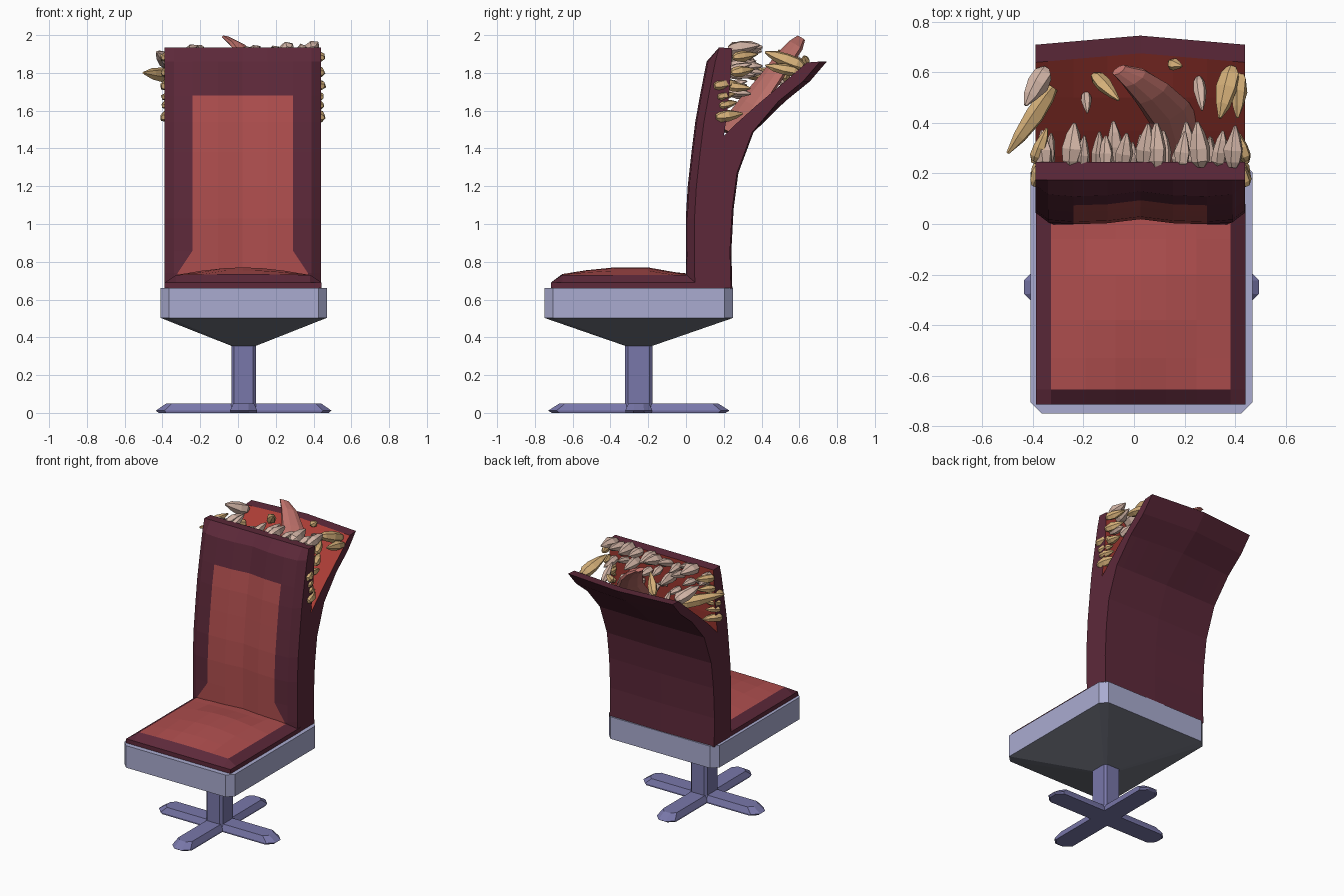
import bpy, bmesh, math, random
from mathutils import Vector

if "Cube" in bpy.data.objects:
    bpy.data.objects.remove(bpy.data.objects["Cube"])

random.seed(4)
CX, CY = 0.03, -0.25


def material(name, rgb):
    m = bpy.data.materials.new(name)
    m.diffuse_color = (*rgb, 1)
    m.use_nodes = True
    m.node_tree.nodes["Principled BSDF"].inputs["Base Color"].default_value = m.diffuse_color
    return m


MAROON = material("maroon_leather", (0.11, 0.022, 0.042))
RED = material("red_cushion", (0.42, 0.075, 0.075))
MOUTH = material("mouth_red", (0.40, 0.045, 0.035))
STEEL = material("blue_steel", (0.19, 0.185, 0.40))
TRAY = material("pale_steel", (0.40, 0.41, 0.63))
UNDER = material("under_grey", (0.17, 0.18, 0.22))
PINK = material("pink_flesh", (0.50, 0.16, 0.14))
IVORY = material("pale_tooth", (0.66, 0.47, 0.39))
TAN = material("yellow_tooth", (0.66, 0.43, 0.19))


def finish(name, bm, *mats):
    bmesh.ops.recalc_face_normals(bm, faces=bm.faces)
    me = bpy.data.meshes.new(name)
    bm.to_mesh(me)
    bm.free()
    for m in mats:
        me.materials.append(m)
    ob = bpy.data.objects.new(name, me)
    bpy.context.collection.objects.link(ob)
    return ob


def loft(bm, rings, mat=lambda i, k: 0):
    """Skin closed rings of points and cap both ends."""
    vs = [[bm.verts.new(p) for p in r] for r in rings]
    n = len(vs[0])
    for i in range(len(vs) - 1):
        for k in range(n):
            j = (k + 1) % n
            f = bm.faces.new((vs[i][k], vs[i][j], vs[i + 1][j], vs[i + 1][k]))
            f.material_index = mat(i, k)
    bm.faces.new(vs[0])
    bm.faces.new(vs[-1])


def octagon(hx, hy, z, c):
    quarter = [(hx, hy - c), (hx - c, hy)]
    pts = quarter + [(-x, y) for x, y in quarter[::-1]]
    pts += [(-x, -y) for x, y in pts]
    return [(CX + x, CY + y, z) for x, y in pts]


def block(name, rings, *mats):
    bm = bmesh.new()
    loft(bm, [octagon(*r) for r in rings])
    return finish(name, bm, *mats)


# cross foot, post, tapered underside and tray
block("foot_side_to_side", [(.45, .07, .0, .04), (.465, .072, .012, .045), (.41, .055, .05, .03)], STEEL)
block("foot_front_to_back", [(.07, .46, .0, .04), (.072, .48, .012, .045), (.055, .42, .05, .03)], STEEL)
block("post", [(.075, .08, .01, .02), (.065, .072, .05, .015), (.065, .072, .37, .015)], STEEL)
block("tray_underside", [(.065, .072, .355, .015), (.44, .50, .503, .045)], UNDER)
block("tray", [(.44, .50, .502, .045), (.44, .50, .66, .045)], TRAY)

# seat: domed cushion with a dark sloped border
bm = bmesh.new()
U = [-.415, -.355, -.22, -.1, 0, .1, .22, .355, .415]
Y = [-.715, -.655, -.53, -.38, -.2, -.06, .08]
ridge = [.69, .735, .755, .77, .77, .745, .73]
g = []
for j, y in enumerate(Y):
    row = []
    for u in U:
        a = abs(u)
        z = .69 if a > .4 else .73 + (ridge[j] - .73) * math.cos(a / .355 * 1.57)
        row.append(bm.verts.new((u + .027, y, min(z, ridge[j]))))
    g.append(row)
for j in range(len(Y) - 1):
    for i in range(len(U) - 1):
        f = bm.faces.new((g[j][i], g[j][i + 1], g[j + 1][i + 1], g[j + 1][i]))
        f.material_index = 0 if j == 0 or i in (0, len(U) - 2) else 1
ext = bmesh.ops.extrude_edge_only(bm, edges=[e for e in bm.edges if e.is_boundary])
for v in ext["geom"]:
    if isinstance(v, bmesh.types.BMVert):
        v.co.z = .655
for e in ext["geom"]:
    if isinstance(e, bmesh.types.BMFace):
        e.material_index = 0
finish("seat", bm, MAROON, RED)

# backrest: side outline swept across x, split open at the top like a mouth
FRONT = [(.05, .655), (.045, .74), (.045, .86), (.045, 1.03), (.055, 1.2), (.075, 1.38),
         (.095, 1.54), (.12, 1.68), (.155, 1.86), (.175, 1.935)]
INNER = [(.245, 1.93), (.235, 1.77), (.22, 1.6), (.2, 1.465), (.27, 1.535), (.37, 1.625),
         (.5, 1.735), (.64, 1.855)]
BACK = [(.71, 1.86), (.62, 1.755), (.49, 1.65), (.35, 1.485), (.27, 1.27), (.245, 1.08),
        (.233, .86), (.238, .655)]
nf, ni = len(FRONT), len(INNER)
COLS = [(-.415, 0), (-.365, .038), (-.265, .046), (-.13, .042), (0, .026),
        (.13, .042), (.265, .046), (.365, .038), (.415, 0)]
rings = []
for u, bump in COLS:
    bow = .036 * (1 - abs(u) / .415)
    ring = []
    for k, (y, z) in enumerate(FRONT):
        x = u
        if k < 2 and abs(abs(u) - .265) < .01:
            x = math.copysign(.345, u)
        ring.append((x + .025, y - (bump if k < nf - 1 else 0), z))
    ring += [(u + .025, y + (bow if y > .55 else 0), z) for y, z in INNER]
    ring += [(u + .025, y + bow * (1 if y > .4 else .2), z) for y, z in BACK]
    rings.append(ring)


def back_mat(i, k):
    if 2 <= i <= 5 and k < 7:
        return 1
    return 2 if nf <= k < nf + ni - 1 else 0


bm = bmesh.new()
loft(bm, rings, back_mat)
finish("backrest", bm, MAROON, RED, MOUTH)

# tongue: flattened tapering tube rising out of the mouth
bm = bmesh.new()
path = [(.16, .23, 1.48, .13), (.17, .34, 1.63, .115), (.14, .44, 1.76, .09), (.07, .52, 1.87, .075),
        (0, .58, 1.945, .055), (-.06, .61, 1.985, .03)]
side, thick = Vector((.85, .45, -.2)).normalized(), Vector((0, -.72, .55)).normalized()
loft(bm, [[Vector((x, y, z)) + side * w * math.cos(t) + thick * min(.035, w * .6) * math.sin(t)
           for t in [q * math.tau / 8 for q in range(8)]] for x, y, z, w in path])
for v in bm.verts:
    v.co.z = min(v.co.z, 2.0)
finish("tongue", bm, PINK)


# teeth: faceted pointed lumps
def tooth(bm, base, tip, r, mat=0):
    a, b = Vector(base), Vector(tip)
    d = b - a
    p = d.orthogonal().normalized()
    q = d.normalized().cross(p)
    start = len(bm.faces)
    loft(bm, [[a + d * t + (p * math.cos(s) + q * math.sin(s)) * r * w * random.uniform(.8, 1.1)
               for s in [k * math.tau / 6 for k in range(6)]]
              for t, w in ((0, .45), (.14, .88), (.42, 1), (.75, .62), (1, .15))])
    bm.faces.ensure_lookup_table()
    for f in bm.faces[start:]:
        f.material_index = mat


# rows on the inside of the front lip
bm = bmesh.new()
for z, count, length, r in ((1.91, 11, .15, .04), (1.82, 9, .15, .036), (1.72, 8, .1, .028)):
    for i in range(count):
        x = -.34 + .74 * i / (count - 1) + random.uniform(-.02, .02)
        zz = z + random.uniform(-.03, .02)
        s = random.uniform(.75, 1.15)
        tooth(bm, (x, .225, zz), (x + random.uniform(-.02, .02), .235 + length * s,
              zz + random.uniform(-.03, .05)), r * s, int(random.random() < .15))
finish("front_lip_teeth", bm, IVORY, TAN)

# scattered teeth on the back flap
bm = bmesh.new()
for base, tip, r, m in [
        ((-.32, .54, 1.78), (-.5, .28, 1.80), .045, 1), ((-.35, .615, 1.84), (-.43, .47, 1.91), .045, 0),
        ((-.16, .59, 1.82), (-.06, .49, 1.92), .034, 1), ((-.19, .52, 1.74), (-.185, .44, 1.80), .022, 0),
        ((.255, .58, 1.80), (.27, .45, 1.89), .028, 0), ((.39, .62, 1.83), (.34, .42, 1.91), .045, 1),
        ((.42, .60, 1.80), (.41, .42, 1.84), .034, 1), ((.14, .635, 1.85), (.19, .625, 1.89), .025, 1)]:
    tooth(bm, base, tip, r, m)
finish("back_flap_teeth", bm, IVORY, TAN)

# teeth at the two corners of the mouth
bm = bmesh.new()
for s in (-1, 1):
    for y0, y1, z, r in ((.16, .30, 1.565, .034), (.18, .27, 1.625, .024), (.17, .26, 1.67, .024),
                         (.15, .27, 1.73, .034), (.24, .36, 1.80, .03), (.25, .38, 1.88, .03)):
        x = .025 + s * .40
        tooth(bm, (x + s * .02, y0, z), (x - s * .03, y1, z + .02), r, 1)
finish("corner_teeth", bm, IVORY, TAN)
